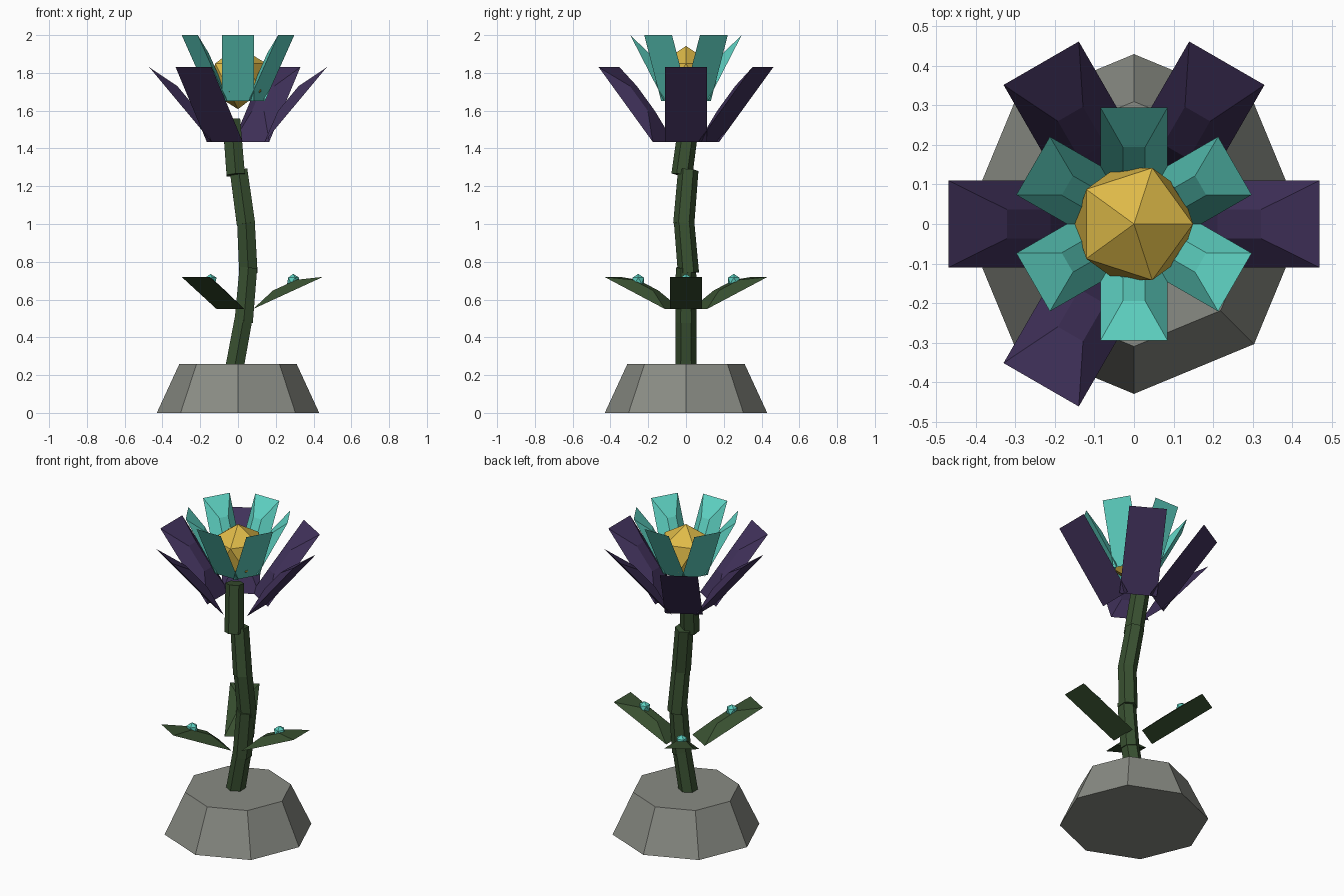
import bpy
import bmesh
from math import radians, cos, sin
from mathutils import Vector, Matrix

cube = bpy.data.objects.get("Cube")
if cube:
    bpy.data.objects.remove(cube, do_unlink=True)


def material(name, r, g, b):
    mat = bpy.data.materials.new(name)
    mat.use_nodes = True
    mat.diffuse_color = (r, g, b, 1)
    bsdf = next(n for n in mat.node_tree.nodes if n.type == 'BSDF_PRINCIPLED')
    bsdf.inputs["Base Color"].default_value = (r, g, b, 1)
    return mat


STONE = material("stone grey", 0.25, 0.26, 0.23)
GREEN = material("dark green", 0.04, 0.08, 0.03)
PURPLE = material("deep purple", 0.05, 0.03, 0.1)
TEAL = material("bright teal", 0.11, 0.63, 0.53)
GOLD = material("gold", 0.73, 0.49, 0.065)


def finish(bm, name, mat):
    bmesh.ops.recalc_face_normals(bm, faces=bm.faces)
    mesh = bpy.data.meshes.new(name)
    bm.to_mesh(mesh)
    bm.free()
    mesh.materials.append(mat)
    obj = bpy.data.objects.new(name, mesh)
    bpy.context.collection.objects.link(obj)
    return obj


def tapered(name, mat, start, end, sides, r1, r2):
    """Flat-sided cylinder or cone running from start to end."""
    start, end = Vector(start), Vector(end)
    axis = end - start
    # Shear along the axis direction with a slight tilt of the caps
    tilt = Vector((0, 0, 1)).rotation_difference(axis).to_matrix().to_4x4()
    bm = bmesh.new()
    bmesh.ops.create_cone(bm, cap_ends=True, segments=sides, radius1=r1, radius2=r2,
                          depth=axis.length,
                          matrix=Matrix.Translation((start + end) / 2) @ tilt)
    return finish(bm, name, mat)


def ico(name, mat, centre, radius):
    bm = bmesh.new()
    bmesh.ops.create_icosphere(bm, subdivisions=1, radius=radius,
                               matrix=Matrix.Translation(centre))
    return finish(bm, name, mat)


def blade(name, mat, angle, base, tip, width, bulge):
    """Flat rectangular back with a small raised panel on the inner side.
    base and tip are (radius, height) pairs."""
    base, tip = Vector((base[0], 0, base[1])), Vector((tip[0], 0, tip[1]))
    along = tip - base
    side = Vector((0, width / 2, 0))
    normal = Vector((-along.z, 0, along.x)).normalized()
    middle = (base + tip) / 2
    turn = Matrix.Rotation(radians(angle), 3, 'Z')
    bm = bmesh.new()
    rings = []
    for scale, lift in ((1, 0), (1 / 3, bulge)):
        rings.append([bm.verts.new(turn @ (middle + normal * lift
                                           + (along / 2 * u + side * v) * scale))
                      for u, v in ((-1, -1), (1, -1), (1, 1), (-1, 1))])
    for ring in rings:
        bm.faces.new(ring)
    for i in range(4):
        j = (i + 1) % 4
        bm.faces.new((rings[0][i], rings[0][j], rings[1][j], rings[1][i]))
    return finish(bm, name, mat)


# Stone base
tapered("stone_base", STONE, (0, 0, 0), (0, 0, 0.26), 8, 0.43, 0.31)

# Crooked stem of overlapping segments
segments = [
    ((-0.022, 0, 0.22), (0.035, 0, 0.53)),
    ((0.03, 0, 0.48), (0.055, 0, 0.77)),
    ((0.055, 0.013, 0.74), (0.042, -0.01, 1.01)),
    ((0.042, -0.012, 1.0), (0.003, 0.012, 1.285)),
    ((-0.012, -0.022, 1.26), (-0.035, 0.018, 1.55)),
]
for i, (start, end) in enumerate(segments):
    tapered(f"stem_segment_{i + 1}", GREEN, start, end, 6, 0.056, 0.054)

# Leaves, each carrying a small bud
for i in range(3):
    angle = 120 * i
    blade(f"leaf_{i + 1}", GREEN, angle, (0.08, 0.55), (0.45, 0.72), 0.17, 0.045)
    a = radians(angle)
    ico(f"leaf_bud_{i + 1}", TEAL, (0.292 * cos(a), 0.292 * sin(a), 0.7), 0.036)

# Outer petals, with one gap in the ring
for i in range(5):
    blade(f"outer_petal_{i + 1}", PURPLE, 60 * i, (0.14, 1.435), (0.47, 1.83), 0.22, 0.05)

# Inner petals
for i in range(6):
    blade(f"inner_petal_{i + 1}", TEAL, 30 + 60 * i, (0.115, 1.65), (0.295, 2.0), 0.17, 0.045)

# Flower heart
ico("flower_heart", GOLD, (0, 0, 1.775), 0.167)
